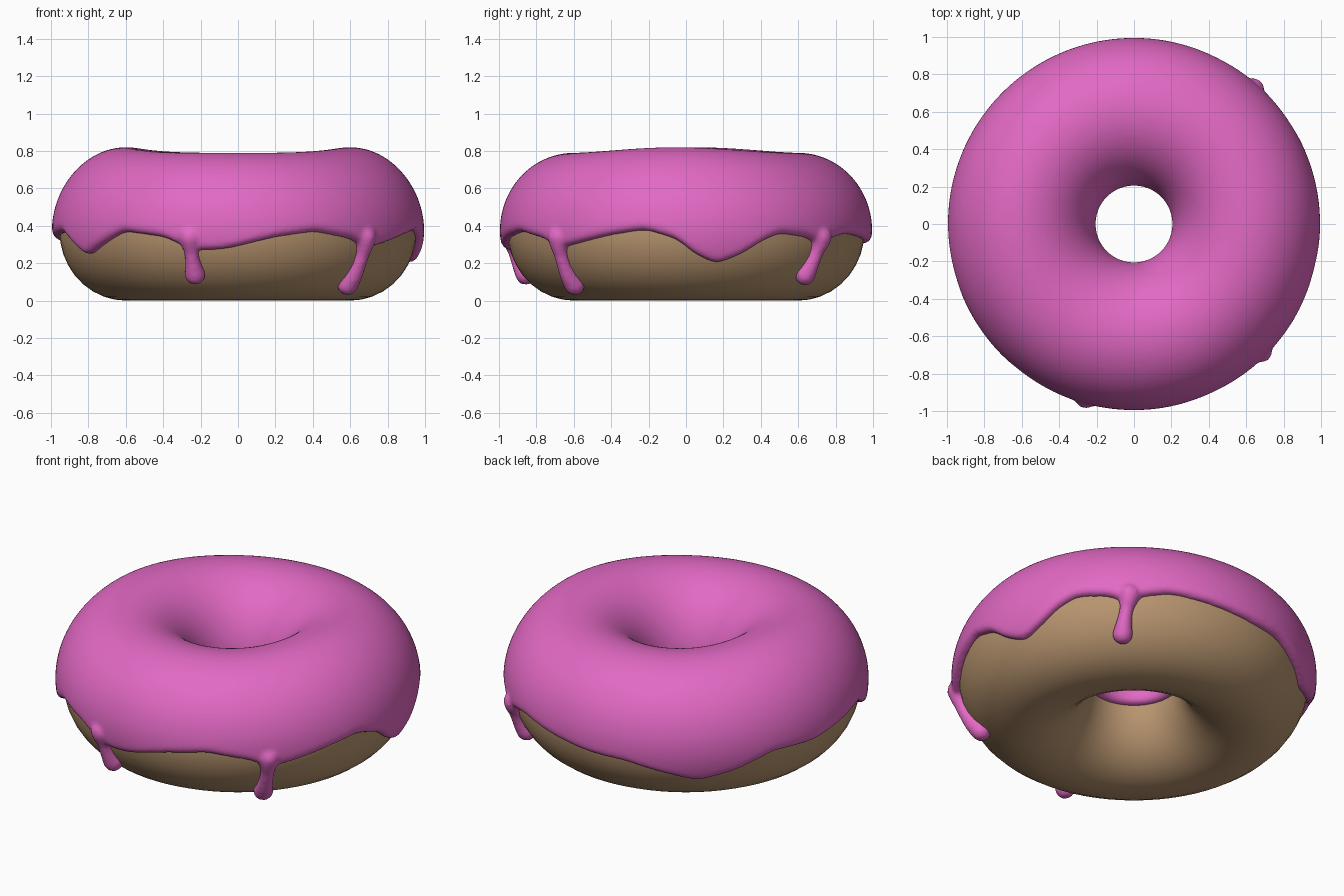
import bpy, bmesh
from math import sin, cos, asin, pi, radians, sqrt
from mathutils import Matrix, Vector

cube = bpy.data.objects.get("Cube")
if cube:
    bpy.data.objects.remove(cube, do_unlink=True)

RING = 0.6       # distance from the axis to the middle of the dough
HALF_W = 0.355   # half width of the dough section
HALF_H = 0.375   # half height of the dough section
ICING = 0.04     # icing thickness


def make_material(name, color):
    mat = bpy.data.materials.new(name)
    mat.use_nodes = True
    mat.diffuse_color = (*color, 1)
    mat.node_tree.nodes["Principled BSDF"].inputs["Base Color"].default_value = (*color, 1)
    return mat


def section_point(azimuth, angle, offset):
    """Point on the ring at an azimuth and a section angle, pushed outward by offset."""
    radius = RING + (HALF_W + offset) * cos(angle)
    height = HALF_H + (HALF_H + offset) * sin(angle)
    return Vector((radius * cos(azimuth), radius * sin(azimuth), height))


def angle_at(height):
    return asin(max(-1, min(1, (height - HALF_H) / HALF_H)))


# Dough ring
bpy.ops.mesh.primitive_torus_add(major_segments=72, minor_segments=36, major_radius=RING,
                                 minor_radius=HALF_W, location=(0, 0, HALF_H))
dough = bpy.context.object
dough.name = "dough_ring"
dough.scale.z = HALF_H / HALF_W
bpy.ops.object.transform_apply(location=True, rotation=False, scale=True)
bpy.ops.object.shade_smooth()
dough.data.materials.append(make_material("baked_brown", (0.48, 0.30, 0.16)))

# Wavy lower hem of the icing: azimuth in degrees, height
HEM = [(3, .25), (10, .2), (18, .25), (25, .32), (31, .36), (42, .34), (47, .3), (52, .33),
       (62, .36), (75, .34), (92, .31), (105, .3), (117, .25), (129, .2), (141, .25),
       (154, .33), (171, .32), (185, .35), (198, .37), (213, .24), (231, .37), (246, .34),
       (254, .28), (260, .27), (267, .28), (282, .34), (295, .37), (309, .33), (315, .28),
       (324, .31), (335, .35), (347, .38), (357, .33)]


def hem_linear(deg):
    deg %= 360
    keys = [(HEM[-1][0] - 360, HEM[-1][1])] + HEM + [(HEM[0][0] + 360, HEM[0][1])]
    for (a, za), (b, zb) in zip(keys, keys[1:]):
        if a <= deg <= b:
            return za + (zb - za) * (deg - a) / (b - a)


def hem(deg):
    weights = {d: 4 - abs(d) for d in range(-3, 4)}
    return sum(w * hem_linear(deg + d) for d, w in weights.items()) / sum(weights.values())


# Icing shell: closed loops around the section, bridged around the ring
COLUMNS, STEPS = 240, 56
bm = bmesh.new()
loops = []
inner_end = pi - angle_at(0.34)
for c in range(COLUMNS):
    az = 2 * pi * c / COLUMNS
    outer_end = angle_at(hem(360 * c / COLUMNS))
    swell = 0.03 * cos(az + 0.08) ** 4
    top, under = [], []
    for k in range(STEPS + 1):
        t = (1 - cos(pi * k / STEPS)) / 2
        angle = outer_end + (inner_end - outer_end) * t
        edge = min(angle - outer_end, inner_end - angle) * HALF_W
        u = min(1, edge / ICING)
        thick = ICING * sqrt(max(0, 1 - (1 - u) ** 2))
        p = section_point(az, angle, thick)
        p.z += swell * max(0, sin(angle)) ** 2
        top.append(bm.verts.new(p))
        under.append(bm.verts.new(section_point(az, angle, -0.025)))
    loops.append(top + under[::-1])
for c in range(COLUMNS):
    a, b = loops[c], loops[(c + 1) % COLUMNS]
    for k in range(len(a)):
        n = (k + 1) % len(a)
        bm.faces.new((a[k], b[k], b[n], a[n]))
bmesh.ops.recalc_face_normals(bm, faces=bm.faces)

# Drips: top azimuth, tip azimuth, height of the bulb centre
for top_az, tip_az, tip_z in [(254.5, 255, .145), (315, 314.5, .09), (48.5, 46, .142)]:
    beads = 18
    for k in range(beads + 1):
        t = k / beads
        az = radians(top_az + (tip_az - top_az) * t)
        z = 0.34 + (tip_z - 0.34) * t
        flare = 0.022 * max(0, 1 - t * 3)
        bulb = 0.018 * max(0, (t - 0.55) / 0.45) ** 1.5
        center = section_point(az, angle_at(z), 0.008)
        bmesh.ops.create_icosphere(bm, subdivisions=2, radius=0.04 + flare + bulb,
                                   matrix=Matrix.Translation(center))

mesh = bpy.data.meshes.new("icing")
bm.to_mesh(mesh)
bm.free()
icing = bpy.data.objects.new("icing", mesh)
bpy.context.collection.objects.link(icing)
mesh.materials.append(make_material("icing_pink", (0.76, 0.14, 0.55)))

# Fuse the shell and drips into one soft surface
fuse = icing.modifiers.new("fuse", 'REMESH')
fuse.mode = 'VOXEL'
fuse.voxel_size = 0.013
fuse.use_smooth_shade = True
soften = icing.modifiers.new("soften", 'SMOOTH')
soften.factor = 0.5
soften.iterations = 5
